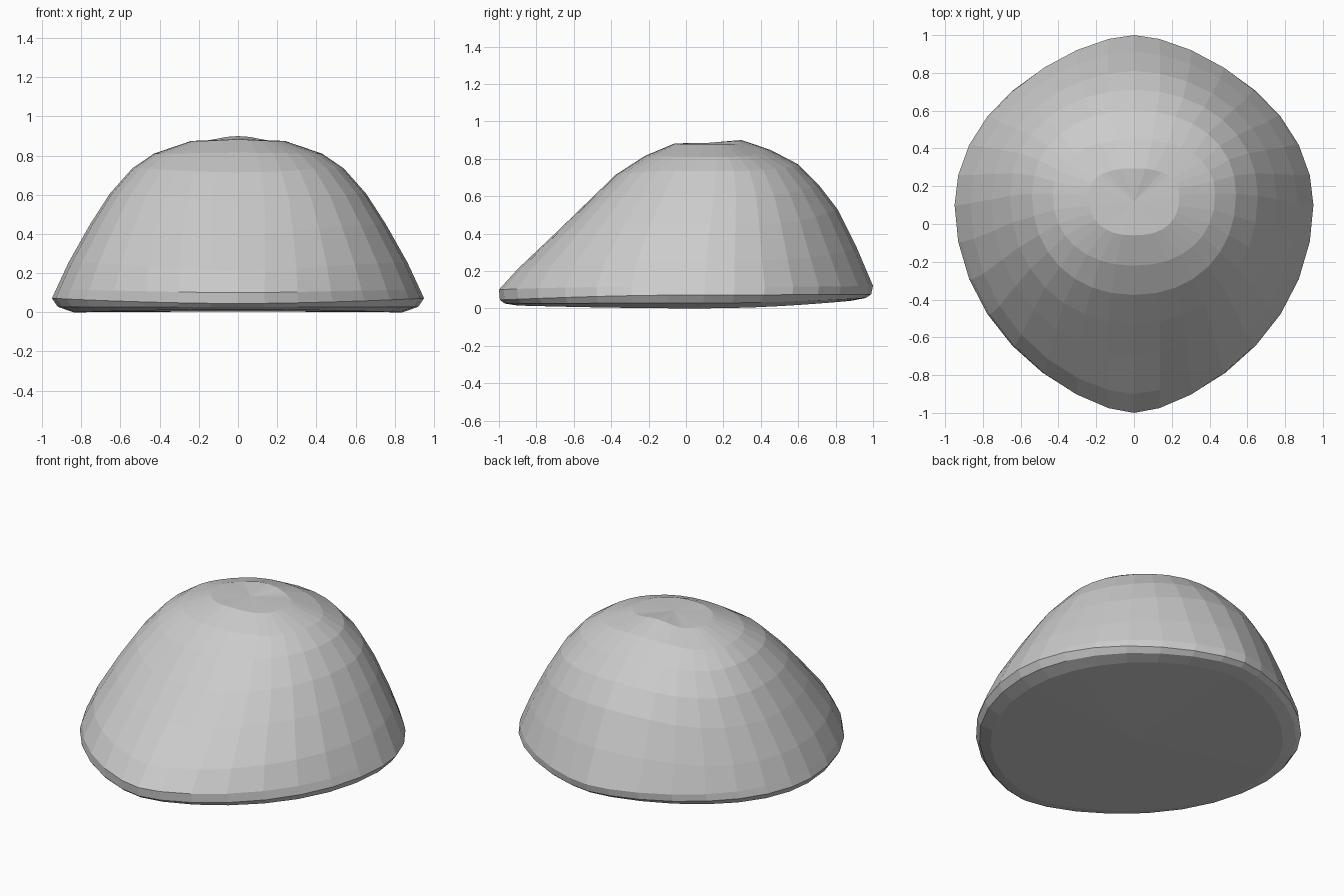
import bpy, bmesh
from math import sin, cos, pi, copysign

SEG = 32

# Each ring: half width, front y, back y, widest y, z at front, side, back,
# roundness at the sides, roundness at the ends, sharpness of the height change
RINGS = [
    (0.84, -0.90, 0.88, 0.08, 0.015, 0.000, 0.040, 1.95, 1.75, 2),   # edge of the base
    (0.92, -0.97, 0.96, 0.09, 0.026, 0.028, 0.055, 1.92, 1.70, 2),   # underside bevel
    (0.95, -0.995, 0.99, 0.10, 0.045, 0.072, 0.075, 1.90, 1.68, 2),  # lower rim
    (0.93, -1.00, 1.00, 0.10, 0.100, 0.115, 0.120, 1.90, 1.68, 4),   # upper rim
    (0.865, -0.90, 0.915, 0.11, 0.210, 0.255, 0.320, 1.95, 1.78, 4),
    (0.755, -0.70, 0.81, 0.13, 0.400, 0.450, 0.530, 2.02, 1.92, 4),
    (0.655, -0.53, 0.71, 0.15, 0.565, 0.605, 0.660, 2.10, 2.08, 4),
    (0.54, -0.375, 0.60, 0.16, 0.715, 0.735, 0.770, 2.15, 2.15, 4),
    (0.43, -0.22, 0.45, 0.16, 0.815, 0.810, 0.848, 2.2, 2.2, 4),
    (0.24, -0.06, 0.295, 0.15, 0.882, 0.875, 0.900, 2.4, 2.4, 10),   # crown
]


def spow(v, p):
    return copysign(abs(v) ** p, v)


def ring(bm, hw, front, back, mid, zf, zs, zb, n_side, n_end, sharp):
    verts = []
    for i in range(SEG):
        a = 2 * pi * i / SEG
        c, s = cos(a), sin(a)
        n = n_side + (n_end - n_side) * s * s
        reach, z_end = (back - mid, zb) if s > 0 else (mid - front, zf)
        verts.append(bm.verts.new((hw * spow(c, 2 / n),
                                   mid + reach * spow(s, 2 / n),
                                   zs + (z_end - zs) * s ** sharp)))
    return verts


def fan(bm, loop, tip):
    t = bm.verts.new(tip)
    for i in range(SEG):
        bm.faces.new((loop[i], loop[(i + 1) % SEG], t))


# Faceted dome shell, lofted from base to crown
bm = bmesh.new()
loops = [ring(bm, *r) for r in RINGS]
for lo, hi in zip(loops, loops[1:]):
    for i in range(SEG):
        j = (i + 1) % SEG
        bm.faces.new((lo[i], lo[j], hi[j], hi[i]))

# Closed base and shallow crown
fan(bm, loops[0], (0, 0, 0.005))
fan(bm, loops[-1], (0, 0.12, 0.885))
bmesh.ops.recalc_face_normals(bm, faces=bm.faces)

mesh = bpy.data.meshes.new("dome_shell")
bm.to_mesh(mesh)
bm.free()
bpy.context.collection.objects.link(bpy.data.objects.new("dome_shell", mesh))
